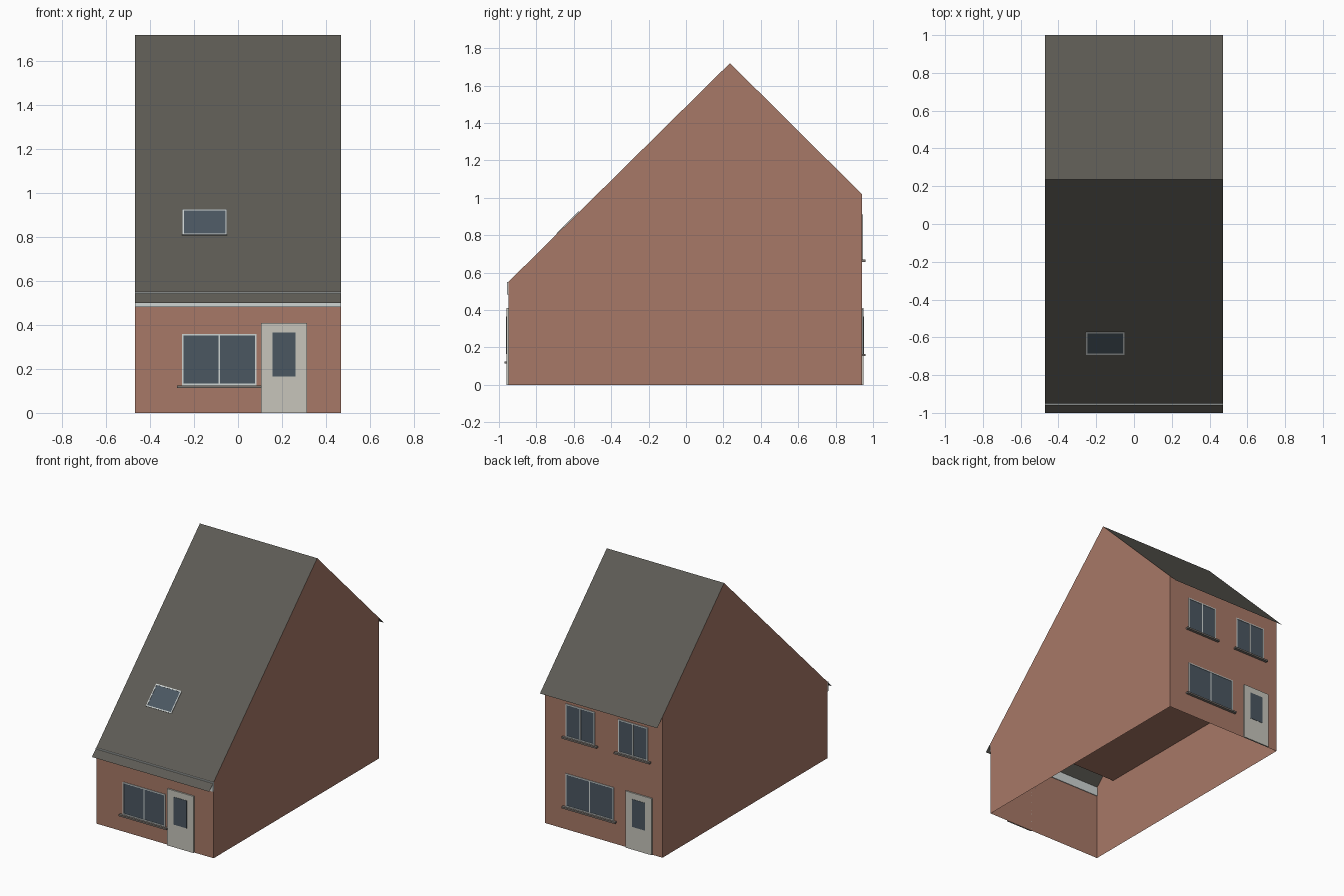
import bpy, math
from mathutils import Matrix, Vector

if "Cube" in bpy.data.objects:
    bpy.data.objects.remove(bpy.data.objects["Cube"])

HALF = 0.47                      # half width of the house
FRONT, BACK = -0.95, 0.94        # wall planes
EAVE_F, EAVE_B = 0.55, 1.02      # wall heights
RIDGE_Y, RIDGE_Z = 0.235, 1.72
SLOPE_F = (RIDGE_Z - EAVE_F) / (RIDGE_Y - FRONT)
SLOPE_B = (RIDGE_Z - EAVE_B) / (BACK - RIDGE_Y)


def material(name, rgb):
    m = bpy.data.materials.new(name)
    m.diffuse_color = (*rgb, 1)
    m.use_nodes = True
    m.node_tree.nodes["Principled BSDF"].inputs["Base Color"].default_value = m.diffuse_color
    return m


BRICK = material("brick", (0.39, 0.19, 0.135))
TILE = material("roof_tile", (0.11, 0.105, 0.09))
GLASS = material("glass", (0.07, 0.095, 0.12))
WHITE = material("white_frame", (0.62, 0.66, 0.65))
DOOR = material("door_paint", (0.57, 0.56, 0.5))
SILL = material("sill_stone", (0.2, 0.18, 0.16))


def add_mesh(name, verts, faces, mat):
    me = bpy.data.meshes.new(name)
    me.from_pydata(verts, [], faces)
    me.materials.append(mat)
    ob = bpy.data.objects.new(name, me)
    bpy.context.collection.objects.link(ob)
    return ob


def boxes(name, spans, mat, matrix=Matrix()):
    """One object from boxes given as (x0, x1, y0, y1, z0, z1)."""
    verts, faces = [], []
    for x0, x1, y0, y1, z0, z1 in spans:
        n = len(verts)
        verts += [matrix @ Vector((x, y, z)) for z in (z0, z1)
                  for x, y in ((x0, y0), (x1, y0), (x1, y1), (x0, y1))]
        faces += [[n + i for i in f] for f in
                  ((3, 2, 1, 0), (4, 5, 6, 7), (0, 1, 5, 4),
                   (1, 2, 6, 5), (2, 3, 7, 6), (3, 0, 4, 7))]
    return add_mesh(name, verts, faces, mat)


def frame_bars(x0, x1, z0, z1, y0, y1, w, mullion):
    bars = [(x0, x1, y0, y1, z0, z0 + w), (x0, x1, y0, y1, z1 - w, z1),
            (x0, x0 + w, y0, y1, z0 + w, z1 - w), (x1 - w, x1, y0, y1, z0 + w, z1 - w)]
    if mullion:
        c = (x0 + x1) / 2
        bars.append((c - w / 2, c + w / 2, y0, y1, z0 + w, z1 - w))
    return bars


def depth(wall, out):
    """Depth range from the wall plane outwards."""
    return (wall - out, wall) if wall < 0 else (wall, wall + out)


def window(name, wall, x0, x1, z0, z1):
    w = 0.008
    boxes(name + "_frame", frame_bars(x0, x1, z0, z1, *depth(wall, 0.005), w, True), WHITE)
    boxes(name + "_glass", [(x0 + w, x1 - w, *depth(wall, 0.002), z0 + w, z1 - w)], GLASS)
    boxes(name + "_sill", [(x0 - 0.022, x1 + 0.022, *depth(wall, 0.02), z0 - 0.012, z0)], SILL)


def door(name, wall, x0):
    boxes(name, [(x0, x0 + 0.21, *depth(wall, 0.01), 0, 0.41)], DOOR)
    boxes(name + "_glass", [(x0 + 0.052, x0 + 0.157, *depth(wall, 0.012), 0.165, 0.365)], GLASS)


# brick walls: open prism, no floor
profile = [(FRONT, 0), (BACK, 0), (BACK, EAVE_B), (RIDGE_Y, RIDGE_Z), (FRONT, EAVE_F)]
verts = [(x, y, z) for x in (-HALF, HALF) for y, z in profile]
add_mesh("walls", verts, [(4, 3, 2, 1, 0), (5, 6, 7, 8, 9), (0, 5, 9, 4), (1, 2, 7, 6)], BRICK)

# ground floor ceiling, seen through the open base
add_mesh("ceiling", [(-HALF, -0.78, 0.53), (-HALF, BACK, 0.53), (HALF, BACK, 0.53),
                     (HALF, -0.78, 0.53)], [(0, 1, 2, 3)], BRICK)

# thin roof sheet overhanging front and back
line = [(-1, EAVE_F - (1 + FRONT) * SLOPE_F), (RIDGE_Y, RIDGE_Z),
        (1, EAVE_B - (1 - BACK) * SLOPE_B)]
add_mesh("roof", [(x, y, z) for x in (-HALF, HALF) for y, z in line],
         [(0, 3, 4, 1), (1, 4, 5, 2)], TILE)

# front fascia board, its top edge breaking through the roof
boxes("front_fascia", [(-HALF, HALF, -0.957, -0.945, 0.483, 0.55)], WHITE)

# doors and windows
window("front_window", FRONT, -0.255, 0.085, 0.125, 0.36)
door("front_door", FRONT, 0.105)
window("back_lower_window", BACK, -0.08, 0.305, 0.165, 0.405)
window("back_upper_window_a", BACK, 0.07, 0.305, 0.67, 0.91)
window("back_upper_window_b", BACK, -0.355, -0.115, 0.67, 0.91)
door("back_door", BACK, -0.39)

# skylight lying on the front slope (local z runs up the slope, -y points outwards)
tilt = math.atan(SLOPE_F) - math.pi / 2
place = Matrix.Translation((-0.152, -0.63, EAVE_F + (-0.63 - FRONT) * SLOPE_F)) \
    @ Matrix.Rotation(tilt, 4, 'X')
boxes("skylight_frame", frame_bars(-0.102, 0.102, -0.083, 0.083, -0.005, 0, 0.008, False),
      WHITE, place)
boxes("skylight_glass", [(-0.094, 0.094, -0.003, 0, -0.075, 0.075)], GLASS, place)
